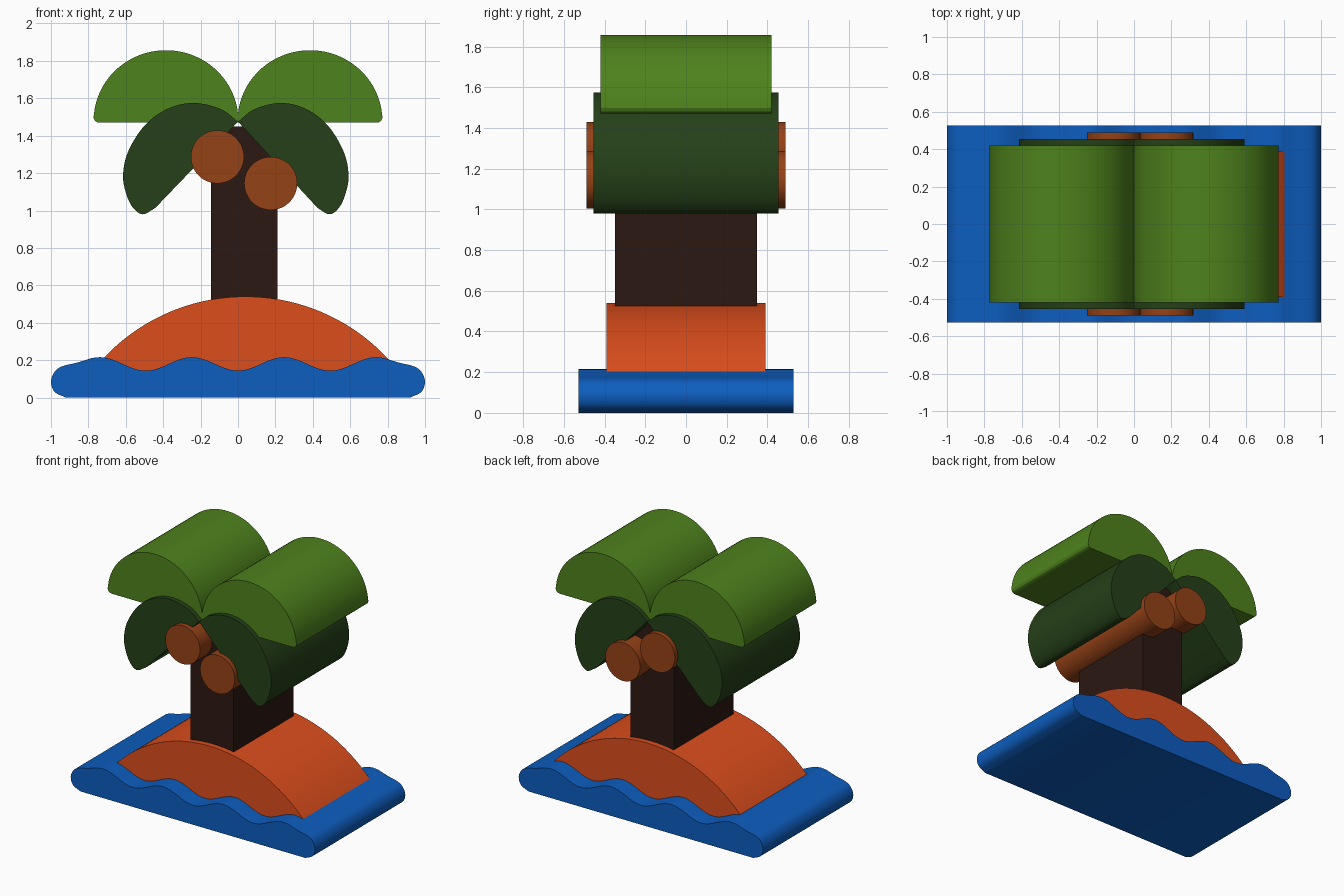
import bpy, bmesh
from math import sin, cos, pi, asin, sqrt
from mathutils import Vector

cube = bpy.data.objects.get("Cube")
if cube:
    bpy.data.objects.remove(cube, do_unlink=True)


def material(name, rgb):
    mat = bpy.data.materials.new(name)
    mat.use_nodes = True
    mat.diffuse_color = (*rgb, 1)
    bsdf = mat.node_tree.nodes["Principled BSDF"]
    bsdf.inputs["Base Color"].default_value = (*rgb, 1)
    bsdf.inputs["Roughness"].default_value = 0.6
    return mat


def arc(cx, cz, rx, rz, start, end, steps):
    angles = [start + (end - start) * i / steps for i in range(steps + 1)]
    return [(cx + rx * cos(a), cz + rz * sin(a)) for a in angles]


def smooth_path(points, steps=6):
    """Catmull-Rom curve through the points."""
    pts = [Vector(p) for p in points]
    pts = [2 * pts[0] - pts[1]] + pts + [2 * pts[-1] - pts[-2]]
    path = []
    for a, b, c, d in zip(pts, pts[1:], pts[2:], pts[3:]):
        for i in range(steps):
            t = i / steps
            path.append(0.5 * (2 * b + (c - a) * t + (2 * a - 5 * b + 4 * c - d) * t**2
                               + (3 * b - a - 3 * c + d) * t**3))
    return path + [pts[-2]]


def extrude_profile(name, profile, half_depth, mat):
    """Slab with an x-z outline, extruded along y."""
    bm = bmesh.new()
    face = bm.faces.new([bm.verts.new((x, -half_depth, z)) for x, z in profile])
    result = bmesh.ops.extrude_face_region(bm, geom=[face], use_keep_orig=True)
    back = [v for v in result["geom"] if isinstance(v, bmesh.types.BMVert)]
    bmesh.ops.translate(bm, verts=back, vec=(0, 2 * half_depth, 0))
    bmesh.ops.recalc_face_normals(bm, faces=bm.faces)
    mesh = bpy.data.meshes.new(name)
    bm.to_mesh(mesh)
    bm.free()
    obj = bpy.data.objects.new(name, mesh)
    bpy.context.collection.objects.link(obj)
    mesh.materials.append(mat)
    bpy.ops.object.select_all(action="DESELECT")
    obj.select_set(True)
    bpy.context.view_layer.objects.active = obj
    bpy.ops.object.shade_smooth_by_angle(angle=pi / 6)
    return obj


def mirrored(profile, scale=1.0):
    return [(-x * scale, z) for x, z in profile]


water = material("water_blue", (0.004, 0.11, 0.52))
sand = material("sand_orange", (0.72, 0.076, 0.012))
bark = material("bark_brown", (0.025, 0.009, 0.006))
shell = material("coconut_brown", (0.30, 0.054, 0.008))
leaf_light = material("leaf_light_green", (0.076, 0.223, 0.012))
leaf_dark = material("leaf_dark_green", (0.018, 0.051, 0.009))

# Sea: wavy top with rounded ends
crest = 0.74
waves = [(x, 0.18 - 0.036 * cos(2 * pi * x / 0.493))
         for x in (-crest + 2 * crest * i / 72 for i in range(73))]
end = smooth_path([(0.78, 0.212), (0.86, 0.187), (0.94, 0.167), (0.98, 0.138),
                   (1.0, 0.085), (0.98, 0.03), (0.92, 0)])
extrude_profile("sea", waves + end + mirrored(end)[::-1], 0.527, water)

# Island: shallow dome whose base sits inside the sea
radius, centre_z, base_z = 1.04, -0.5, 0.15
spread = asin(sqrt(radius**2 - (base_z - centre_z)**2) / radius)
dome = arc(0.04, centre_z, radius, radius, pi / 2 + spread, pi / 2 - spread, 40)
extrude_profile("island", dome + [(0.7, 0.08), (-0.62, 0.08)], 0.39, sand)

# Trunk
extrude_profile("trunk", [(-0.145, 0.4), (0.21, 0.4), (0.21, 1.45), (-0.145, 1.45)], 0.35, bark)

# Upper leaves: half-round with a soft outer corner
upper = arc(0.385, 1.48, 0.387, 0.377, pi, 0.1, 36)
upper = [(0, 1.47)] + upper[1:] + [(0.773, 1.497), (0.766, 1.481), (0.753, 1.472), (0.735, 1.47)]
extrude_profile("upper_leaf_left", upper, 0.42, leaf_light)
extrude_profile("upper_leaf_right", mirrored(upper), 0.42, leaf_light)

# Lower leaves: drooping, with a straight inner edge
lower = smooth_path([(0, 1.475), (0.09, 1.543), (0.227, 1.575), (0.36, 1.545),
                     (0.48, 1.455), (0.565, 1.315), (0.591, 1.19), (0.575, 1.09),
                     (0.54, 1.015), (0.489, 0.98), (0.425, 1.014)])
extrude_profile("lower_leaf_left", lower, 0.455, leaf_dark)
extrude_profile("lower_leaf_right", mirrored(lower, 1.04), 0.455, leaf_dark)

# Coconuts: round bars running through the full depth
for name, x, z in (("coconut_right", -0.11, 1.287), ("coconut_left", 0.175, 1.145)):
    extrude_profile(name, arc(x, z, 0.142, 0.142, 0, 2 * pi, 48)[:-1], 0.49, shell)
